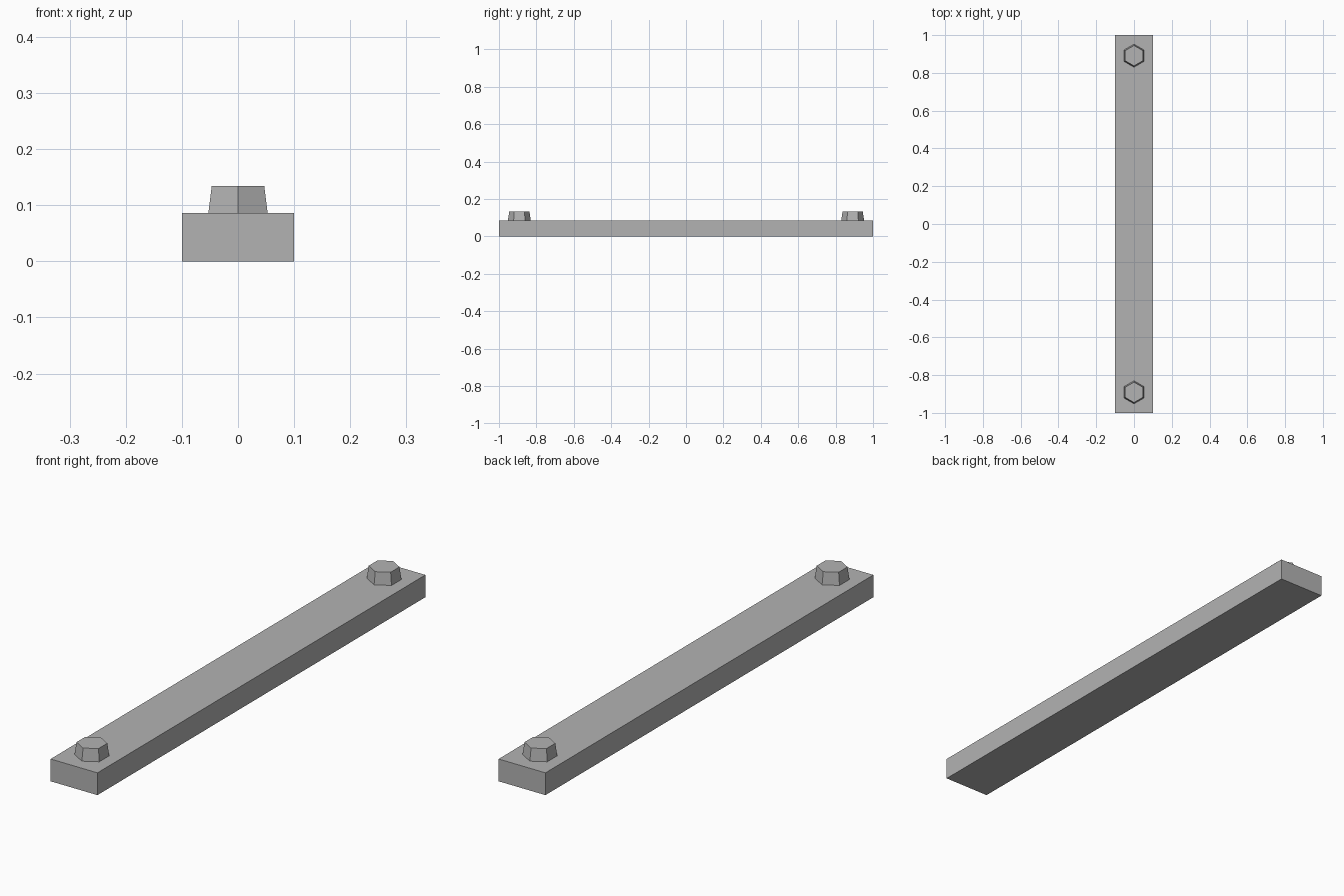
import bpy

# Remove the default cube
cube = bpy.data.objects.get("Cube")
if cube:
    bpy.data.objects.remove(cube, do_unlink=True)

LENGTH, WIDTH, THICKNESS = 2.0, 0.2, 0.086
BOLT_HEIGHT, BOLT_Y = 0.048, 0.891

# Single grey material
grey = bpy.data.materials.new("plain_grey")
grey.use_nodes = True
color = (0.45, 0.45, 0.45, 1)
grey.diffuse_color = color
grey.node_tree.nodes["Principled BSDF"].inputs["Base Color"].default_value = color


def finish(name):
    obj = bpy.context.object
    obj.name = obj.data.name = name
    obj.data.materials.append(grey)
    return obj


# Long flat bar
bpy.ops.mesh.primitive_cube_add(size=1, location=(0, 0, THICKNESS / 2))
bar = finish("bar")
bar.scale = (WIDTH, LENGTH, THICKNESS)
bpy.ops.object.transform_apply(location=False, rotation=False, scale=True)

# Tapered hexagonal bolt heads, corners pointing along the bar
for name, side in (("front_bolt_head", -1), ("back_bolt_head", 1)):
    bpy.ops.mesh.primitive_cone_add(
        vertices=6, radius1=0.061, radius2=0.054, depth=BOLT_HEIGHT,
        location=(0, side * BOLT_Y, THICKNESS + BOLT_HEIGHT / 2))
    finish(name)
